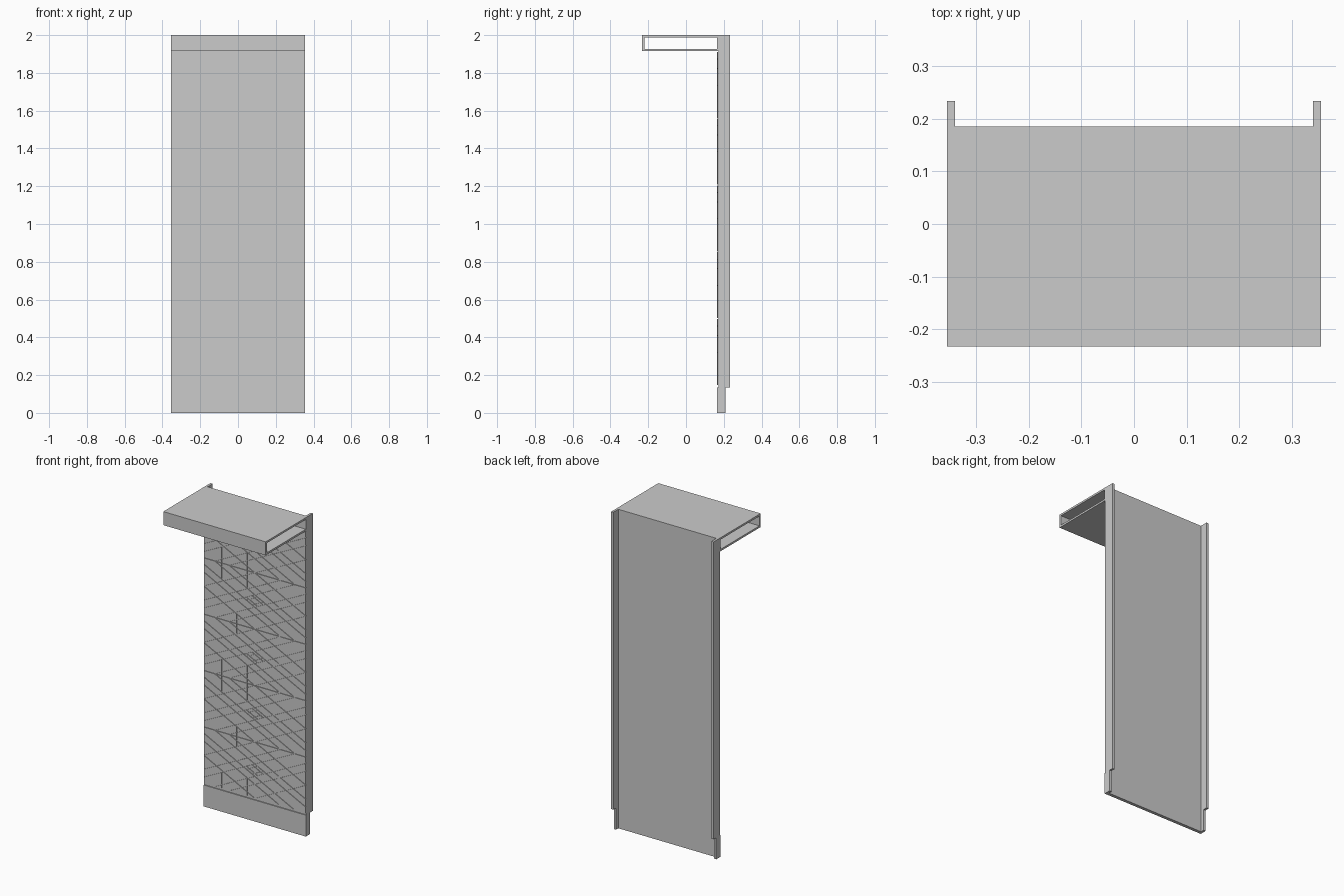
import bpy, bmesh
from mathutils import Vector

if "Cube" in bpy.data.objects:
    bpy.data.objects.remove(bpy.data.objects["Cube"])

W = 0.355                      # half width
Z0, TILE, ROWS = 0.146, 0.3535, 5
FRONT, GROOVE = 0.165, 0.169   # front face and groove floor


def obj_from(bm, name):
    bmesh.ops.recalc_face_normals(bm, faces=bm.faces)
    me = bpy.data.meshes.new(name)
    bm.to_mesh(me)
    bm.free()
    ob = bpy.data.objects.new(name, me)
    bpy.context.collection.objects.link(ob)
    return ob


def prism(name, profile, x0, x1):
    """Extrude a (y, z) outline along x."""
    bm = bmesh.new()
    f = bm.faces.new([bm.verts.new((x0, y, z)) for y, z in profile])
    r = bmesh.ops.extrude_face_region(bm, geom=[f])
    verts = [v for v in r["geom"] if isinstance(v, bmesh.types.BMVert)]
    bmesh.ops.translate(bm, vec=(x1 - x0, 0, 0), verts=verts)
    return obj_from(bm, name)


def box(name, x0, x1, y0, y1, z0, z1):
    return prism(name, [(y0, z0), (y1, z0), (y1, z1), (y0, z1)], x0, x1)


def cut(bm, co, no, test):
    """Split only the faces whose centre passes the test."""
    faces = [f for f in bm.faces if test(f.calc_center_median())]
    geom = set(faces)
    for f in faces:
        geom.update(f.edges)
        geom.update(f.verts)
    if faces:
        bmesh.ops.bisect_plane(bm, geom=list(geom), dist=1e-5,
                               plane_co=co, plane_no=no)


# Back panel and base front plate
box("back_panel", -W + 0.001, W - 0.001, 0.171, 0.185, 0.0, 2.0)
box("base_plate", -W, W, FRONT, 0.1715, 0.0, 0.134)

# Side flanges: deep above, stepped back at the base
flange = [(0.171, 0), (0.208, 0), (0.208, 0.135), (0.234, 0.135),
          (0.234, 2.0), (0.171, 2.0)]
prism("left_flange", flange, -W, -0.34)
prism("right_flange", flange, 0.34, W)

# Open-ended box shelf
t = 0.012
box("shelf_top", -W, W, -0.233, 0.172, 2.0 - t, 2.0)
box("shelf_bottom", -W, W, -0.233, 0.172, 1.915, 1.915 + t)
box("shelf_front", -W, W, -0.233, -0.233 + t, 1.915 + t, 2.0 - t)
box("shelf_back", -W, W, FRONT, 0.1715, 1.915 + t, 2.0 - t)

# Grooved decorative panel: split a sheet along the pattern
bm = bmesh.new()
top = Z0 + ROWS * TILE
bm.faces.new([bm.verts.new(p) for p in (
    (-W, GROOVE, Z0), (W, GROOVE, Z0), (W, GROOVE, top), (-W, GROOVE, top))])
for i in range(1, ROWS):
    cut(bm, (0, GROOVE, Z0 + i * TILE), (0, 0, 1), lambda c: True)

for row in range(ROWS):
    zc = Z0 + (row + 0.5) * TILE

    def in_row(c):
        return abs(c.z - zc) < TILE / 2

    def in_diamond(c):
        return abs(c.x) / (2 * W) + abs(c.z - zc) / TILE < 0.11

    # crossing bands, then the small concentric diamond
    for offsets, test in (((-0.5, -0.25, -0.11, 0.11, 0.25, 0.5), in_row),
                          ((-0.055, 0.055), in_diamond)):
        for c in offsets:
            for s in (-1, 1):
                no = Vector((1 / (2 * W), 0, s / TILE)).normalized()
                cut(bm, (c * 2 * W, GROOVE, zc), no, test)

# Full-height upright and short alternating uprights
cut(bm, (0.166, GROOVE, 0), (1, 0, 0), lambda c: True)
for i in range(ROWS + 1):
    zb = Z0 + i * TILE
    for x, h in (((-0.228, 0.07), (-0.052, 0.12)) if i % 2 == 0
                 else ((-0.123, 0.06),)):
        cut(bm, (x, GROOVE, zb), (1, 0, 0), lambda c: abs(c.z - zb) < h)

# Raise every piece, leaving narrow grooves between them
pieces = [f for f in bm.faces
          if 2 * f.calc_area() / f.calc_perimeter() > 0.004]
bmesh.ops.recalc_face_normals(bm, faces=bm.faces)
bmesh.ops.inset_individual(bm, faces=pieces, thickness=0.002,
                           use_even_offset=True)
ext = bmesh.ops.extrude_discrete_faces(bm, faces=pieces)["faces"]
bmesh.ops.translate(bm, vec=(0, FRONT - GROOVE, 0),
                    verts=list({v for f in ext for v in f.verts}))
panel = obj_from(bm, "patterned_panel")

# Slim border around the pattern and solid backing
box("panel_backing", -W, W, GROOVE, 0.1705, 0.138, 1.915)
